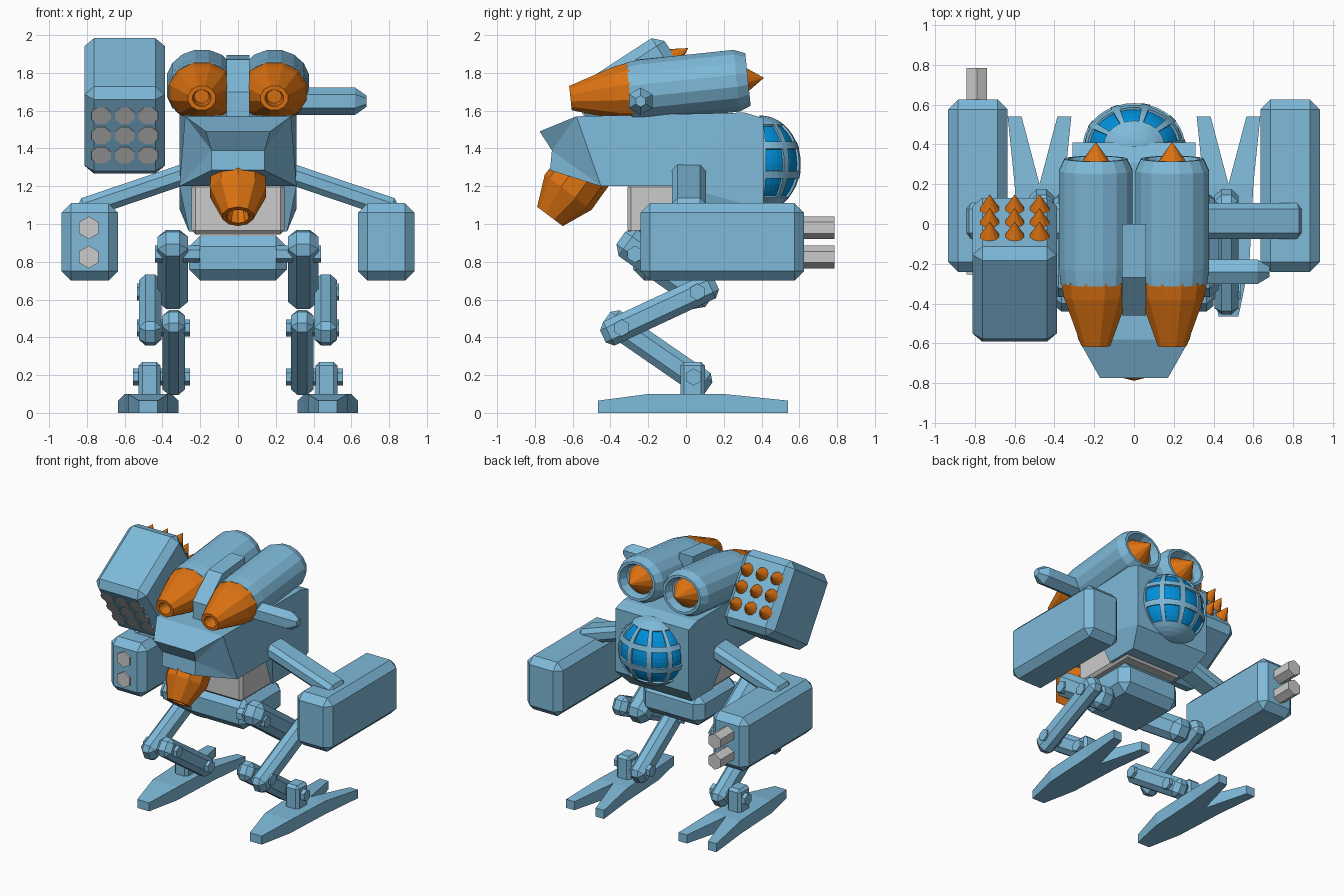
import bpy, bmesh, math
from mathutils import Vector

if "Cube" in bpy.data.objects:
    bpy.data.objects.remove(bpy.data.objects["Cube"])


def material(name, rgb):
    m = bpy.data.materials.new(name)
    m.diffuse_color = (*rgb, 1)
    m.use_nodes = True
    m.node_tree.nodes["Principled BSDF"].inputs["Base Color"].default_value = m.diffuse_color
    return m


BLUE = material("steel_blue", (0.21, 0.49, 0.70))
ORANGE = material("orange", (0.72, 0.17, 0.006))
GREY = material("light_grey", (0.60, 0.60, 0.60))
GLASS = material("glass_blue", (0.0, 0.28, 0.72))


def finish(bm, name, *mats):
    bmesh.ops.recalc_face_normals(bm, faces=bm.faces[:])
    me = bpy.data.meshes.new(name)
    bm.to_mesh(me)
    bm.free()
    for m in mats:
        me.materials.append(m)
    ob = bpy.data.objects.new(name, me)
    bpy.context.collection.objects.link(ob)
    return ob


def beam(name, p, q, w, h, bevel, mat=BLUE):
    """Chamfered box running from p to q, w across and h tall."""
    p, q = Vector(p), Vector(q)
    rot = (q - p).to_track_quat('Y', 'Z')
    bm = bmesh.new()
    bmesh.ops.create_cube(bm, size=1)
    for v in bm.verts:
        v.co = Vector((v.co.x * w, v.co.y * (q - p).length, v.co.z * h))
    if bevel:
        bmesh.ops.bevel(bm, geom=bm.edges[:], offset=bevel, segments=1, affect='EDGES')
    for v in bm.verts:
        v.co = (p + q) / 2 + rot @ v.co
    return finish(bm, name, mat)


def lathe(name, p, d, profile, sides, mat=BLUE, side=(1, 0, 0), squash=1.0):
    """Rings of (radius, distance) around the axis d, starting at p."""
    p, d, side = Vector(p), Vector(d).normalized(), Vector(side)
    up = d.cross(side)
    bm = bmesh.new()
    rings = []
    for r, t in profile:
        c = p + d * t
        if r == 0:
            rings.append([bm.verts.new(c)])
            continue
        ring = []
        for i in range(sides):
            a = 2 * math.pi * (i + 0.5) / sides
            ring.append(bm.verts.new(c + side * r * math.cos(a) + up * r * squash * math.sin(a)))
        rings.append(ring)
    for a, b in zip(rings, rings[1:]):
        for i in range(sides):
            j = (i + 1) % sides
            f = [a[i % len(a)], a[j % len(a)], b[j % len(b)], b[i % len(b)]]
            bm.faces.new(list(dict.fromkeys(f)))
    return finish(bm, name, mat)


def mesh(name, verts, faces, mat=BLUE):
    bm = bmesh.new()
    vs = [bm.verts.new(v) for v in verts]
    for f in faces:
        bm.faces.new([vs[i] for i in f])
    return finish(bm, name, mat)


# hull: rows of (y, z, half width), mirrored across x
rows = [(-.775, 1.49, .17), (-.71, 1.39, .14), (-.72, 1.285, .14), (-.58, 1.57, .28),
        (-.45, 1.2, .31), (.31, 1.59, .31), (.41, 1.56, .31), (.41, 1.08, .31),
        (.3, .96, .26), (.05, .96, .26), (-.03, 1.2, .31)]
n = len(rows)
verts = [(s * w, y, z) for s in (1, -1) for y, z, w in rows]
loop = [3, 0, 1, 2, 4, 10, 9, 8, 7, 6, 5]
faces = [(a, b, b + n, a + n) for a, b in zip(loop, loop[1:] + loop[:1])]
for f in [(0, 1, 3), (1, 4, 3), (1, 2, 4), (3, 4, 10, 5), (5, 10, 7, 6), (10, 9, 8, 7)]:
    faces += [f, tuple(i + n for i in f)]
mesh("hull", verts, faces)

# waist and pelvis
beam("waist", (0, -.31, 1.08), (0, .22, 1.08), .49, .27, 0.02, GREY)
beam("pelvis", (0, -.28, .82), (0, .2, .82), .52, .24, .06)

# chin nozzle
chin_d = Vector((0, -.60, -.80))
lathe("chin_nozzle", Vector((0, -.72, 1.04)) - chin_d * .4, chin_d,
      [(0, 0), (.15, 0), (.155, .24), (.085, .4), (.06, .4), (.045, .32), (0, .32)], 10, ORANGE)

# rear dome: lattice frame with sunken panes
bm = bmesh.new()
COLS, LATS = 40, 20
grid = []
for j in range(LATS + 1):
    lat = math.pi * (j / LATS - .5)
    line = []
    for i in range(COLS // 2 + 1):
        a = 2 * math.pi * i / COLS
        line.append(bm.verts.new((.26 * math.cos(lat) * math.cos(a),
                                  .39 + .22 * math.cos(lat) * math.sin(a),
                                  1.32 + .255 * math.sin(lat))))
    grid.append(line)
panes = []
for j in range(LATS):
    for i in range(COLS // 2):
        f = bm.faces.new((grid[j][i], grid[j][i + 1], grid[j + 1][i + 1], grid[j + 1][i]))
        if 4 <= j < 16 and i % 4 and j % 4:
            panes.append(f)
bmesh.ops.recalc_face_normals(bm, faces=bm.faces[:])
bmesh.ops.inset_region(bm, faces=panes, thickness=0.002, depth=-0.012)
for f in panes:
    f.material_index = 1
bmesh.ops.remove_doubles(bm, verts=bm.verts[:], dist=0.0001)
finish(bm, "dome", BLUE, GLASS)

# engine pods with front nozzles and rear cones
pod_d = Vector((0, -.62, -.065))
for s in (-1, 1):
    p = (s * .192, .328, 1.765)
    lathe("engine_pod", p, pod_d, [(0, .06), (.12, .06), (.14, 0), (.16, 0), (.188, .06),
                                   (.188, .55), (.18, .63), (0, .63)], 16, BLUE, squash=.89)
    lathe("engine_nozzle", p, pod_d, [(0, .62), (.181, .62), (.165, .7), (.075, .945), (.05, .945),
                                      (.04, .86), (0, .86)], 12, ORANGE, squash=.89)
    lathe("engine_cone", p, pod_d, [(0, .06), (.105, .06), (0, -.085)], 12, ORANGE)

# wedge between the pods
prof = [(.0, 1.895), (-.27, 1.87), (-.46, 1.70), (-.46, 1.56), (.0, 1.56)]
verts = [(x, y, z) for x in (-.06, .06) for y, z in prof]
mesh("pod_bridge", verts, [range(5), range(5, 10)] +
     [(i, (i + 1) % 5, (i + 1) % 5 + 5, i + 5) for i in range(5)])

# side sensor
lathe("sensor_boom", (.2, -.24, 1.65), (1, 0, 0),
      [(0, 0), (.072, 0), (.072, .42), (.03, .48), (0, .48)], 6, side=(0, 1, 0))

# missile launcher, tilted nose down
tilt = math.radians(33)
d = Vector((0, -math.cos(tilt), -math.sin(tilt)))
u = Vector((0, -math.sin(tilt), math.cos(tilt)))
c = Vector((-.6, -.23, 1.625))
beam("missile_box", c - d * .285, c + d * .285, .425, .55, .05)
for i in (-1, 0, 1):
    for j in (-1, 0, 1):
        o = c + Vector((i * .125, 0, 0)) + u * j * .125
        lathe("tube_cap", o + d * .28, d, [(0, 0), (.056, 0), (.056, .009), (0, .009)], 8, GREY)
        lathe("missile_tip", o - d * .28, -d, [(0, 0), (.052, 0), (0, .09)], 10, ORANGE)

# arms and shoulder struts
for s in (-1, 1):
    beam("arm", (s * .785, -.24, .905), (s * .785, .625, .905), .3, .41, .05)
    beam("shoulder_strut", (s * .22, .015, 1.285), (s * .84, .015, 1.075), .18, .11, .03)

# twin gun barrels through one arm
for z in (.825, .98):
    lathe("gun_barrel", (-.79, -.255, z), (0, 1, 0),
          [(0, 0), (.06, 0), (.06, 1.04), (0, 1.04)], 6, GREY)

# legs
for s in (-1, 1):
    beam("hip_link", (s * .345, -.345, .926), (s * .345, .125, .594), .16, .17, .045)
    beam("thigh", (s * .465, .16, .685), (s * .465, -.44, .405), .12, .14, .035)
    beam("shin", (s * .34, -.42, .506), (s * .34, .12, .133), .12, .14, .035)
    beam("ankle", (s * .468, -.03, .175), (s * .468, .1, .175), .115, .19, .02)
    for x0, x1, y, z in [(.2, .44, -.27, .84), (.28, .535, .06, .64),
                         (.255, .535, -.34, .45), (.255, .555, .04, .19)]:
        lathe("joint_pin", (s * x0, y, z), (s, 0, 0),
              [(0, 0), (.045, 0), (.045, x1 - x0), (0, x1 - x0)], 6, side=(0, 1, 0))
    # forked foot: narrow front, two rear prongs
    out = [(-.05, -.465, .065), (.05, -.465, .065), (.105, -.2, .1), (.125, .2, .1),
           (.16, .54, .065), (.09, .54, .065), (0, .2, .1), (-.09, .54, .065),
           (-.16, .54, .065), (-.125, .2, .1), (-.105, -.2, .1)]
    k = len(out)
    verts = [(s * (.475 + x), y, z) for x, y, z in out] + [(s * (.475 + x), y, 0) for x, y, z in out]
    caps = [(0, 1, 2, 10), (10, 2, 3, 6, 9), (3, 4, 5, 6), (6, 7, 8, 9)]
    mesh("foot", verts, caps + [tuple(i + k for i in f) for f in caps] +
         [(i, (i + 1) % k, (i + 1) % k + k, i + k) for i in range(k)])
